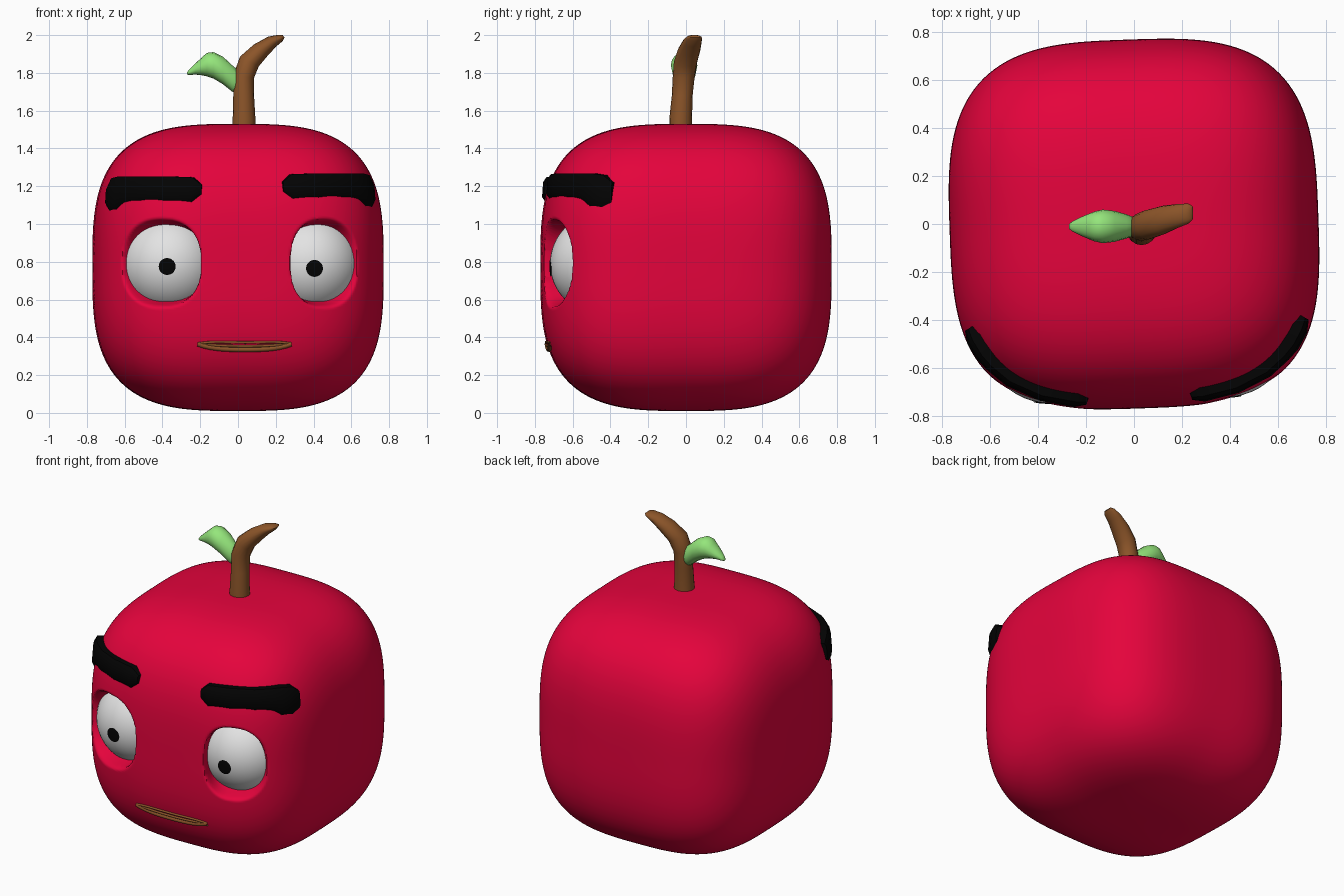
import bpy, bmesh
from math import sin, cos, tan, pi, radians, atan2
from mathutils import Vector, Matrix

if "Cube" in bpy.data.objects:
    bpy.data.objects.remove(bpy.data.objects["Cube"])

HALF, MID, P, TWIST = 0.768, 0.77, 3.15, radians(2)


def material(name, r, g, b):
    m = bpy.data.materials.new(name)
    m.use_nodes = True
    m.diffuse_color = (r, g, b, 1)
    m.node_tree.nodes["Principled BSDF"].inputs["Base Color"].default_value = (r, g, b, 1)
    return m


RED = material("apple red", 0.78, 0.001, 0.045)
WHITE = material("eye white", 0.77, 0.77, 0.77)
BLACK = material("black", 0.001, 0.001, 0.001)
BROWN = material("stem brown", 0.26, 0.09, 0.022)
GREEN = material("leaf green", 0.30, 0.79, 0.20)


def finish(name, bm, mat, angle=60):
    bmesh.ops.recalc_face_normals(bm, faces=bm.faces)
    me = bpy.data.meshes.new(name)
    bm.to_mesh(me)
    bm.free()
    ob = bpy.data.objects.new(name, me)
    bpy.context.collection.objects.link(ob)
    me.materials.append(mat)
    bpy.ops.object.select_all(action="DESELECT")
    ob.select_set(True)
    bpy.context.view_layer.objects.active = ob
    bpy.ops.object.shade_smooth_by_angle(angle=radians(angle))
    return ob


def loft(name, rings, mat, angle=60):
    """Skin a list of closed rings and cap both ends."""
    bm = bmesh.new()
    loops = [[bm.verts.new(p) for p in ring] for ring in rings]
    n = len(loops[0])
    for a, b in zip(loops, loops[1:]):
        for i in range(n):
            j = (i + 1) % n
            bm.faces.new((a[i], a[j], b[j], b[i]))
    bm.faces.new(loops[0])
    bm.faces.new(loops[-1])
    return finish(name, bm, mat, angle)


def skin(angle, z, lift=0.0):
    """Point on the body at a bearing from the front and a height."""
    room = (1 - abs((z - MID) / (HALF - 0.008)) ** P) ** (1 / P)
    t = angle - TWIST
    r = HALF * room / (abs(sin(t)) ** P + abs(cos(t)) ** P) ** (1 / P) + lift
    return Vector((r * sin(angle), -r * cos(angle), z))


# Eyes: side, opening centre x and half width, ball centre, pupil x and z
EYES = [("right", -0.405, 0.185, (-0.355, -0.477, 0.79), -0.375, 0.775),
        ("left", 0.455, 0.155, (0.385, -0.452, 0.79), 0.405, 0.765)]

# Body: rounded cube, with a socket pressed in for each eye
bm = bmesh.new()
bmesh.ops.create_cube(bm, size=2)
bmesh.ops.subdivide_edges(bm, edges=bm.edges[:], cuts=109, use_grid_fill=True)
spin = Matrix.Rotation(TWIST, 3, "Z")
for v in bm.verts:
    d = Vector([tan(c * pi / 4) for c in v.co])
    d /= sum(abs(c) ** P for c in d) ** (1 / P)
    v.co = spin @ (d * HALF)
    v.co.z = v.co.z * (HALF - 0.008) / HALF + MID
    for _, ex, w, _, _, _ in EYES:
        e = (abs((v.co.x - ex) / w) ** 2.4 + abs((v.co.z - 0.793) / 0.207) ** 2.4) ** (1 / 2.4)
        if v.co.y < 0 and e < 1.15:
            t = min(1, (1.15 - e) / 0.25)
            v.co += Vector((-ex, 0.8, 0)).normalized() * 0.13 * t * t * (3 - 2 * t)
finish("body", bm, RED)

# Eyeballs and pupils
for side, _, _, centre, px, pz in EYES:
    bm = bmesh.new()
    bmesh.ops.create_uvsphere(bm, u_segments=48, v_segments=32, radius=0.268,
                              matrix=Matrix.Translation(centre))
    eye = finish(side + "_eye", bm, WHITE)
    _, hit, normal, _ = eye.ray_cast(Vector((px, -2, pz)), Vector((0, 1, 0)))
    bm = bmesh.new()
    bmesh.ops.create_uvsphere(bm, u_segments=20, v_segments=10, radius=1)
    bmesh.ops.transform(bm, verts=bm.verts, matrix=Matrix.Translation(hit)
                        @ normal.to_track_quat("Z", "Y").to_matrix().to_4x4()
                        @ Matrix.Diagonal((0.045, 0.045, 0.0045, 1)))
    finish(side + "_pupil", bm, BLACK)

# Eyebrows: chunky bands wrapped round the corners; bearing, bottom, top
BROW = [(16.5, 1.165, 1.215), (20, 1.125, 1.255), (30, 1.13, 1.26), (40, 1.13, 1.26),
        (47, 1.12, 1.26), (51, 1.08, 1.26), (56, 1.075, 1.25), (59.5, 1.10, 1.21)]
for side, s in (("left", 1), ("right", -1)):
    rings = []
    for k, (a, lo, hi) in enumerate(BROW):
        a = radians(s * a + 1.8)
        out = 0.02 if k in (0, len(BROW) - 1) else 0.034
        mid, h = (lo + hi) / 2 + 0.008 * s, (hi - lo) / 2
        section = [(-1, -0.06), (-1, out * 0.5), (-0.6, out), (0.6, out),
                   (1, out * 0.6), (1, -0.06)]
        rings.append([skin(a, mid, o) + Vector((0, 0, u * h))
                      - Vector((sin(a), -cos(a), 0)) * 0.15 * max(0, u * h)
                      for u, o in section])
    loft(side + "_eyebrow", rings, BLACK, 40)


# Mouth: thin lips drawn as tubes lying on the skin
def lip(name, bow, radius):
    cu = bpy.data.curves.new(name, "CURVE")
    cu.dimensions = "3D"
    cu.bevel_depth = radius
    cu.bevel_resolution = 2
    sp = cu.splines.new("POLY")
    sp.points.add(16)
    for i, p in enumerate(sp.points):
        u = i / 8 - 1
        x = 0.038 + 0.25 * u
        z = 0.353 + 0.012 * u * u + bow * (1 - u ** 4)
        p.co = (*skin(atan2(x, 0.73), z, 0.002), 1)
    ob = bpy.data.objects.new(name, cu)
    cu.materials.append(BROWN)
    bpy.context.collection.objects.link(ob)


lip("upper_lip", 0.020, 0.007)
lip("mouth_line", 0.000, 0.007)
lip("lower_lip", -0.018, 0.013)


def tube(name, stations, mat, sides=16):
    """Loft ellipses; each station is centre, in-plane radius, y radius, tilt."""
    rings = []
    for x, y, z, r, ry, tilt in stations:
        t = radians(tilt)
        rings.append([Vector((x + r * cos(q) * cos(t), y + ry * sin(q), z + r * cos(q) * sin(t)))
                      for q in (2 * pi * i / sides for i in range(sides))])
    return loft(name, rings, mat)


# Stem: upright, then sweeping out to the left
tube("stem", [(0.032, -0.028, 1.49, 0.062, 0.06, 0), (0.032, -0.028, 1.56, 0.06, 0.06, 0),
              (0.03, -0.02, 1.68, 0.055, 0.055, 0), (0.03, -0.012, 1.78, 0.055, 0.058, -8),
              (0.06, -0.002, 1.86, 0.056, 0.062, -28), (0.12, 0.016, 1.92, 0.047, 0.06, -40),
              (0.18, 0.033, 1.965, 0.034, 0.05, -52), (0.225, 0.043, 1.985, 0.02, 0.042, -55),
              (0.242, 0.046, 1.993, 0.008, 0.03, -55)], BROWN)

# Leaf: plump blade arching out to the right
tube("leaf", [(0.02, -0.01, 1.745, 0.055, 0.03, 90), (-0.03, -0.01, 1.77, 0.07, 0.05, 90),
              (-0.08, -0.01, 1.813, 0.073, 0.064, 90), (-0.13, -0.01, 1.84, 0.07, 0.07, 90),
              (-0.165, -0.01, 1.844, 0.062, 0.062, 90), (-0.19, -0.01, 1.835, 0.048, 0.052, 90),
              (-0.225, -0.01, 1.821, 0.03, 0.037, 90), (-0.258, -0.01, 1.804, 0.015, 0.02, 90),
              (-0.27, -0.01, 1.797, 0.006, 0.01, 90)], GREEN)
